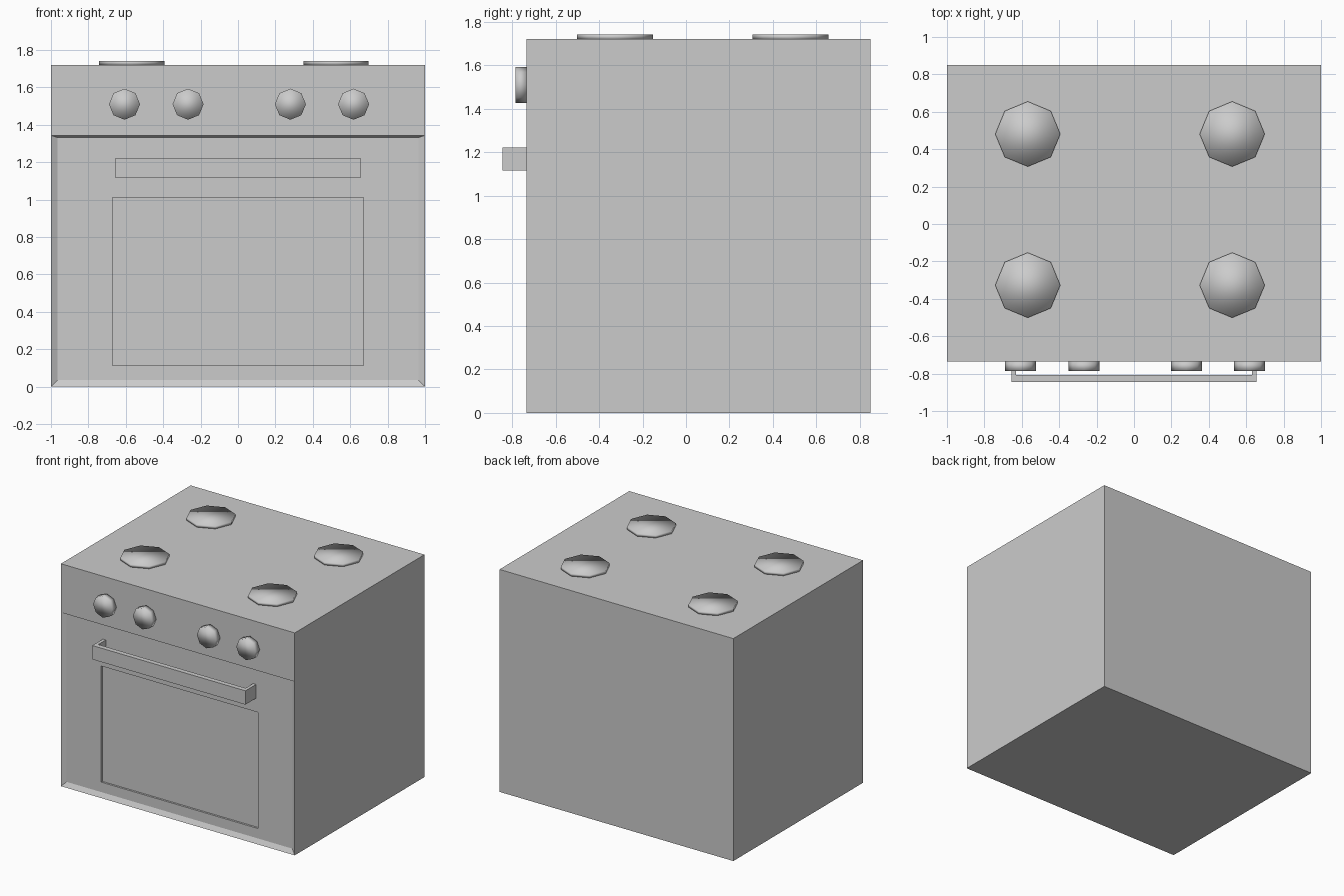
import bpy, bmesh, math
from mathutils import Vector

if "Cube" in bpy.data.objects:
    bpy.data.objects.remove(bpy.data.objects["Cube"])

FRONT, BACK, TOP, SPLIT = -0.735, 0.85, 1.72, 1.343


def finish(bm, name, smooth=False):
    bmesh.ops.recalc_face_normals(bm, faces=bm.faces[:])
    mesh = bpy.data.meshes.new(name)
    for f in bm.faces:
        f.smooth = smooth
    bm.to_mesh(mesh)
    bm.free()
    ob = bpy.data.objects.new(name, mesh)
    bpy.context.collection.objects.link(ob)
    return ob


def push_face(bm, face, x, z0, z1, y):
    """Extrude a front face to a new rectangle at depth y."""
    new = bmesh.ops.extrude_discrete_faces(bm, faces=[face])["faces"][0]
    c = new.calc_center_median()
    for v in new.verts:
        v.co = (x if v.co.x > c.x else -x, y, z1 if v.co.z > c.z else z0)
    return new


def disc(name, loc, radius, depth, facing_front=False):
    """Smooth eight-sided disc, base at loc."""
    bm = bmesh.new()
    bmesh.ops.create_cone(bm, cap_ends=True, segments=8, radius1=radius,
                          radius2=radius, depth=depth)
    bmesh.ops.translate(bm, verts=bm.verts, vec=(0, 0, depth / 2))
    ob = finish(bm, name, smooth=True)
    ob.location = loc
    if facing_front:
        ob.rotation_euler.x = math.pi / 2
    return ob


# Body with the oven door and window sunk into its front
bm = bmesh.new()
bmesh.ops.create_cube(bm, size=1)
for v in bm.verts:
    v.co = (v.co.x * 2, BACK if v.co.y > 0 else FRONT, TOP if v.co.z > 0 else 0)
bm.normal_update()
front = min(bm.faces, key=lambda f: f.calc_center_median().y)
bmesh.ops.bisect_plane(bm, geom=[front] + front.edges[:] + front.verts[:],
                       plane_co=(0, 0, SPLIT), plane_no=(0, 0, 1))
door = min((f for f in bm.faces
            if abs(f.calc_center_median().y - FRONT) < 1e-4),
           key=lambda f: f.calc_center_median().z)
door = push_face(bm, door, 0.965, 0.035, 1.332, FRONT + 0.02)
window = push_face(bm, door, 0.67, 0.112, 1.01, FRONT + 0.02)
push_face(bm, window, 0.67, 0.112, 1.01, FRONT + 0.035)
finish(bm, "oven_body")

# Door handle: U-shaped outline extruded upwards
bar, inner, root = -0.845, -0.807, FRONT + 0.02
half = [(0.655, root), (0.655, bar)]
outline = ([(0.63, inner), (0.63, root)] + half
           + [(-x, y) for x, y in reversed(half)]
           + [(-0.63, root), (-0.63, inner)])
bm = bmesh.new()
face = bm.faces.new([bm.verts.new((x, y, 1.115)) for x, y in outline])
ext = bmesh.ops.extrude_face_region(bm, geom=[face])
bmesh.ops.translate(bm, vec=Vector((0, 0, 0.107)),
                    verts=[g for g in ext["geom"] if isinstance(g, bmesh.types.BMVert)])
finish(bm, "door_handle")

# Hob burners
for x in (-0.568, 0.525):
    for y in (-0.327, 0.481):
        disc("burner", (x, y, TOP), 0.174, 0.021)

# Control knobs
for x in (-0.607, -0.267, 0.28, 0.618):
    disc("control_knob", (x, FRONT, 1.51), 0.083, 0.05, facing_front=True)
